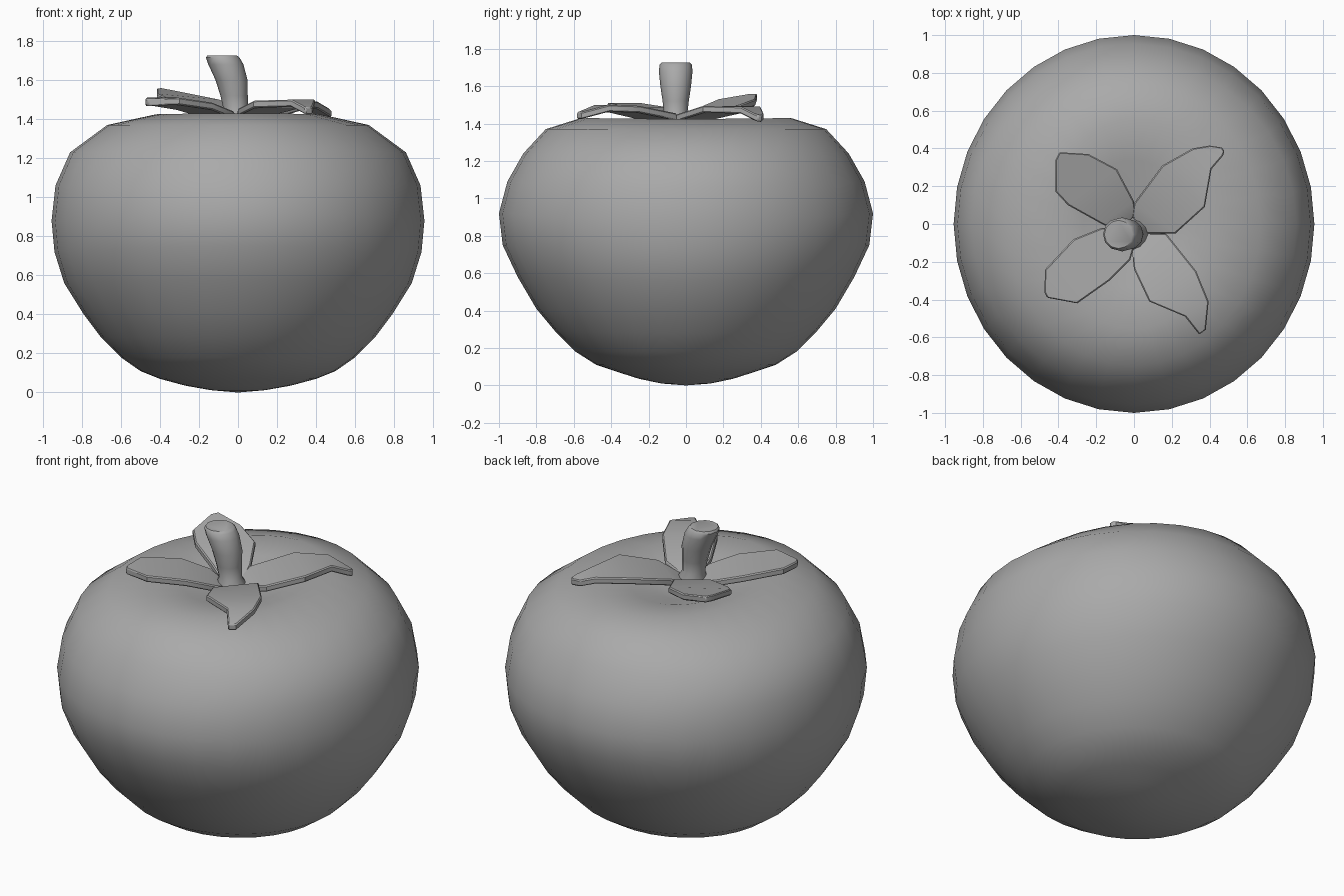
import bpy, bmesh
from math import sin, cos, pi, radians

if "Cube" in bpy.data.objects:
    bpy.data.objects.remove(bpy.data.objects["Cube"])

GREY = bpy.data.materials.new("mid_grey")
GREY.diffuse_color = (.4, .4, .4, 1)
GREY.use_nodes = True
GREY.node_tree.nodes["Principled BSDF"].inputs["Base Color"].default_value = GREY.diffuse_color


def finish(name, bm, angle):
    bmesh.ops.recalc_face_normals(bm, faces=bm.faces[:])
    me = bpy.data.meshes.new(name)
    bm.to_mesh(me)
    bm.free()
    me.materials.append(GREY)
    ob = bpy.data.objects.new(name, me)
    bpy.context.collection.objects.link(ob)
    bpy.ops.object.select_all(action='DESELECT')
    bpy.context.view_layer.objects.active = ob
    ob.select_set(True)
    bpy.ops.object.shade_smooth_by_angle(angle=radians(angle))
    return ob


def loft(bm, rings):
    for a, b in zip(rings, rings[1:]):
        n = len(a)
        for i in range(n):
            bm.faces.new((a[i], a[(i + 1) % n], b[(i + 1) % n], b[i]))


# Fruit body: elliptical rings (x radius, y radius, z at the sides, z at front/back)
BODY = [(.14, .13, .012, .010), (.27, .25, .035, .035), (.40, .36, .07, .07),
        (.50, .48, .11, .11), (.60, .59, .18, .18), (.70, .70, .28, .29),
        (.79, .80, .40, .41), (.89, .90, .56, .58), (.94, .98, .72, .75),
        (.955, 1.0, .88, .92), (.935, .955, 1.06, 1.09), (.86, .87, 1.23, 1.24),
        (.67, .75, 1.37, 1.37), (.42, .56, 1.425, 1.43), (.27, .34, 1.405, 1.41),
        (.13, .15, 1.355, 1.355)]
bm = bmesh.new()
SIDES = 32
rings = []
for rx, ry, zx, zy in BODY:
    ring = []
    for i in range(SIDES):
        c, s = cos(2 * pi * i / SIDES), sin(2 * pi * i / SIDES)
        ring.append(bm.verts.new((rx * c, ry * s, zx * c * c + zy * s * s)))
    rings.append(ring)
loft(bm, rings)
for z, ring in ((0, rings[0]), (1.34, rings[-1])):
    pole = bm.verts.new((0, 0, z))
    for i in range(SIDES):
        bm.faces.new((pole, ring[i], ring[(i + 1) % SIDES]))
finish("fruit_body", bm, 60)

# Stem: leaning rings (centre x, z, radius), flared at both ends
STEM = [(.0, 1.33, .10), (.0, 1.39, .088), (-.012, 1.45, .062), (-.02, 1.52, .07),
        (-.033, 1.60, .082), (-.062, 1.68, .09), (-.078, 1.715, .086), (-.082, 1.727, .075)]
bm = bmesh.new()
rings = [[bm.verts.new((cx + r * cos(2 * pi * i / 12), -.055 + r * sin(2 * pi * i / 12), z))
          for i in range(12)] for cx, z, r in STEM]
loft(bm, rings)
bm.faces.new(rings[0])
bm.faces.new(rings[-1])
finish("stem", bm, 40)

# Calyx leaves: rows from stem to tip (one edge x, y, other edge x, y, top z)
LEAVES = {
    "leaf_back_left": [(.01, .05, -.08, -.04, 1.41), (.0, .12, -.17, .0, 1.455),
                       (-.09, .29, -.35, .10, 1.50), (-.24, .37, -.415, .17, 1.53),
                       (-.395, .38, -.415, .34, 1.56)],
    "leaf_back_right": [(-.01, .04, .06, -.05, 1.41), (.0, .11, .22, -.05, 1.45),
                        (.15, .31, .375, .09, 1.495), (.31, .40, .41, .29, 1.49),
                        (.40, .415, .47, .36, 1.455), (.465, .405, .48, .385, 1.445)],
    "leaf_front_right": [(-.01, -.14, .07, -.05, 1.41), (.0, -.24, .17, -.05, 1.455),
                         (.08, -.41, .33, -.25, 1.495), (.27, -.49, .395, -.41, 1.50),
                         (.345, -.585, .38, -.56, 1.46)],
    "leaf_front_left": [(.0, -.12, -.07, -.04, 1.41), (-.02, -.19, -.17, -.02, 1.44),
                        (-.13, -.30, -.32, -.08, 1.485), (-.30, -.42, -.47, -.24, 1.51),
                        (-.46, -.39, -.475, -.36, 1.505)],
}
for name, rows in LEAVES.items():
    bm = bmesh.new()
    layers = []
    for drop in (0, .037):
        layers.append([(bm.verts.new((ax, ay, z - drop)), bm.verts.new((bx, by, z - drop)))
                       for ax, ay, bx, by, z in rows])
    # Each row becomes a four-cornered cross-section
    sections = [(t[0], t[1], u[1], u[0]) for t, u in zip(*layers)]
    loft(bm, sections)
    bm.faces.new(sections[0])
    bm.faces.new(sections[-1])
    leaf = finish(name, bm, 35)
    # Slightly softened rim
    bevel = leaf.modifiers.new("soft_rim", 'BEVEL')
    bevel.width = .006
    bevel.limit_method = 'ANGLE'
    bevel.angle_limit = radians(50)
